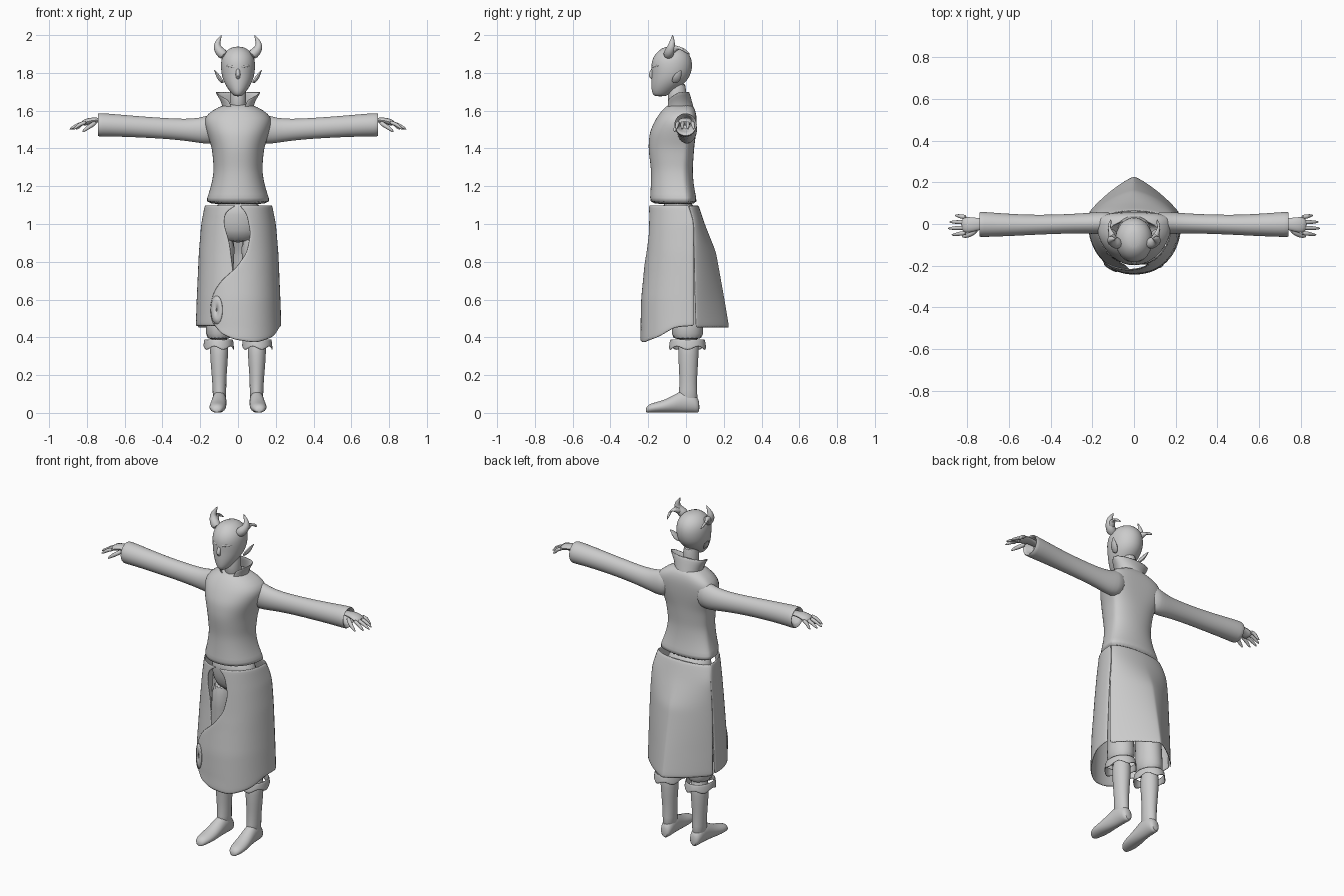
import bpy, bmesh, math
from mathutils import Vector

if "Cube" in bpy.data.objects:
    bpy.data.objects.remove(bpy.data.objects["Cube"])

grey = bpy.data.materials.new("plain_grey")
grey.use_nodes = True
COLOUR = (0.6, 0.6, 0.6, 1)
grey.diffuse_color = COLOUR
grey.node_tree.nodes["Principled BSDF"].inputs["Base Color"].default_value = COLOUR


def finish(name, grid, wrap=False, cap=False, thick=0, smooth=1):
    """Turn a grid of points (rows of columns) into a smooth object."""
    bm = bmesh.new()
    rows = [[bm.verts.new(p) for p in row] for row in grid]
    count = len(rows[0])
    for low, high in zip(rows, rows[1:]):
        for i in range(count if wrap else count - 1):
            j = (i + 1) % count
            bm.faces.new((low[i], low[j], high[j], high[i]))
    if cap:
        bm.faces.new(rows[0][::-1])
        bm.faces.new(rows[-1])
    bmesh.ops.recalc_face_normals(bm, faces=bm.faces)
    mesh = bpy.data.meshes.new(name)
    bm.to_mesh(mesh)
    bm.free()
    mesh.materials.append(grey)
    obj = bpy.data.objects.new(name, mesh)
    bpy.context.collection.objects.link(obj)
    if thick:
        mod = obj.modifiers.new("thickness", "SOLIDIFY")
        mod.thickness, mod.offset = thick, 0
    if smooth:
        mod = obj.modifiers.new("smoothing", "SUBSURF")
        mod.levels = mod.render_levels = smooth
    bpy.ops.object.select_all(action="DESELECT")
    obj.select_set(True)
    bpy.context.view_layer.objects.active = obj
    bpy.ops.object.shade_smooth_by_angle(angle=math.radians(50))
    return obj


def ring(centre, u, v, sides):
    turn = [math.tau * i / sides for i in range(sides)]
    return [Vector(centre) + u * math.cos(t) + v * math.sin(t) for t in turn]


def upright(name, sections, sides=16):
    """Loft of (z, x centre, half width, front y, back y)."""
    grid = [ring((x, (f + b) / 2, z), Vector((w, 0, 0)), Vector((0, (b - f) / 2, 0)), sides)
            for z, x, w, f, b in sections]
    return finish(name, grid, wrap=True, cap=True)


def spike(name, path, radii, flat=1, sides=8):
    """Tapered tube along a path; flat squashes it vertically."""
    pts = [Vector(p) for p in path]
    grid = []
    for i, p in enumerate(pts):
        along = (pts[min(i + 1, len(pts) - 1)] - pts[max(i - 1, 0)]).normalized()
        u = along.cross(Vector((0, 1, 0))).normalized()
        grid.append(ring(p, u * radii[i] * flat, along.cross(u) * radii[i], sides))
    return finish(name, grid, wrap=True, cap=True)


def blend(table, key):
    """Linear lookup in a table sorted by its first column."""
    if key <= table[0][0]:
        return table[0][1:]
    for a, b in zip(table, table[1:]):
        if key <= b[0]:
            t = (key - a[0]) / (b[0] - a[0])
            return [p + (q - p) * t for p, q in zip(a[1:], b[1:])]
    return table[-1][1:]


# Coat outline: height, half width, front y, back y, back roundness
COAT = [(.36, .23, -.24, .24, 1.2), (.6, .222, -.235, .2, 1.25), (.85, .21, -.21, .155, 1.4),
        (1, .197, -.2, .095, 1.8), (1.1, .177, -.193, .062, 2), (1.2, .143, -.187, .042, 2),
        (1.28, .128, -.185, .035, 2), (1.4, .138, -.2, .043, 2.2), (1.48, .165, -.195, .053, 2.8),
        (1.55, .185, -.165, .058, 3), (1.59, .165, -.14, .055, 3), (1.62, .1, -.11, .045, 2.4),
        (1.64, .06, -.09, .03, 2)]
FRONT_POWER = 2.2


def coat_point(angle, z, scale=1):
    """Angle zero faces the front and grows toward the left side."""
    w, front, back, power = blend(COAT, z)
    mid = min(.03, back - .06) if z > 1 else .03
    s, c = math.sin(angle), math.cos(angle)
    n = FRONT_POWER if c > 0 else power
    x = math.copysign(abs(s) ** (2 / n), s) * w
    y = mid + (front - mid if c > 0 else back - mid) * abs(c) ** (2 / n)
    return Vector((x * scale, y * scale, z))


def angle_at(x, z):
    share = min(abs(x) / blend(COAT, z)[0], 1)
    return math.copysign(math.asin(share ** (FRONT_POWER / 2)), x)


WAIST = 1.1
SIDE = math.radians(100)

heights = [WAIST + (1.64 - WAIST) * i / 14 for i in range(15)]
finish("coat_body", [[coat_point(math.tau * i / 32, z) for i in range(32)] for z in heights], wrap=True, cap=True)


def panel(name, edge, hem, side, scale):
    """Front skirt panel from its curved inner edge to the side slit."""
    grid = []
    for r in range(25):
        row = []
        for c in range(15):
            u = c / 14
            z = WAIST + (blend(hem, u)[0] - WAIST) * r / 24
            start = angle_at(blend(edge, z)[0], z)
            row.append(coat_point(start + (side * SIDE - start) * u, z, scale))
        grid.append(row)
    return finish(name, grid, thick=.008)


# Overlapping front panels: edge is (height, x), hem is (share, height)
left_edge = [(.42, -.09), (.48, -.14), (.56, -.15), (.64, -.13), (.7, -.09), (.77, -.01),
             (.85, .045), (.95, .065), (1.05, .045), (1.09, .02), (WAIST, 0)]
right_edge = [(.46, 0), (.75, -.025), (.9, -.045), (1, -.075), (1.06, -.07), (1.09, -.035), (WAIST, 0)]
panel("coat_left_panel", left_edge, [(0, .42), (.15, .385), (.35, .37), (.6, .4), (.8, .455), (1, .46)], 1, 1)
panel("coat_right_panel", right_edge, [(0, .46), (1, .46)], -1, .97)

# Back panel with side slits that open toward the hem
back_rows = []
for r in range(19):
    t = r / 18
    a0 = SIDE + math.radians(7) * max(0, t - .3)
    back_rows.append([coat_point(a0 + (math.tau - 2 * a0) * c / 24, WAIST + (.45 - WAIST) * t)
                      for c in range(25)])
finish("coat_back_panel", back_rows, thick=.008)

# Oval patch on the overlapping panel
oval = [[coat_point(angle_at(-.11 + .03 * k * math.cos(t), z), z, 1.025)
         for t in [math.tau * i / 20 for i in range(20)]
         for z in [.545 + .075 * k * math.sin(t)]] for k in (1, .6, .1)]
finish("coat_oval_patch", oval, wrap=True, thick=.004, smooth=0)

# Standing collar, open at the front
collar = []
for k in range(4):
    t = k / 3
    row = []
    for i in range(21):
        a = math.radians(25 + 310 * i / 20)
        open_front = max(0, math.cos(a))
        top = 1.7 - .05 * open_front ** 2
        row.append(((.075 + .045 * t * t) * math.sin(a), -.03 - (.075 - .03 * t * (1 - open_front)) * math.cos(a),
                    1.59 + (top - 1.59) * t))
    collar.append(row)
finish("collar", collar, thick=.006)

# Head, neck and face
upright("neck", [(1.58, 0, .05, -.095, .02), (1.66, 0, .042, -.095, -.005), (1.76, 0, .045, -.1, .01)])
upright("head", [(1.675, 0, .018, -.165, -.11), (1.69, 0, .034, -.18, -.08), (1.72, 0, .058, -.184, -.04),
                 (1.76, 0, .08, -.185, .01), (1.8, 0, .09, -.182, .03), (1.85, 0, .093, -.187, .036),
                 (1.89, 0, .085, -.172, .025), (1.92, 0, .062, -.145, 0), (1.94, 0, .025, -.11, -.04)], 20)
spike("nose", [(0, -.165, 1.835), (0, -.18, 1.81), (0, -.19, 1.785), (0, -.17, 1.765)], [.006, .012, .015, .008])
spike("lips", [(-.026, -.166, 1.735), (0, -.184, 1.737), (.026, -.166, 1.735)], [.003, .007, .003])

# Pelvis hidden under the coat
upright("trouser_hips", [(.9, 0, .1, -.08, .06), (.96, 0, .14, -.12, .075), (1.05, 0, .14, -.13, .06),
                         (1.13, 0, .12, -.13, .04)])

for side, word in ((1, "left"), (-1, "right")):
    def m(*p):
        return (side * p[0], *p[1:])

    # Horn with an upward tip and a second tip sweeping back
    spike(word + "_horn", [m(.065, -.1, 1.885), m(.1, -.085, 1.915), m(.115, -.075, 1.945),
                           m(.102, -.072, 1.975), m(.085, -.07, 2.003)], [.032, .03, .021, .012, .001])
    spike(word + "_horn_back_tip", [m(.09, -.09, 1.905), m(.112, -.05, 1.94), m(.12, -.015, 1.925),
                                    m(.11, .025, 1.895)], [.025, .02, .014, .001])
    spike(word + "_ear", [m(.078, -.065, 1.745), m(.098, -.05, 1.77), m(.11, -.04, 1.79), m(.127, -.025, 1.818)],
          [.014, .026, .02, .001], .5)
    spike(word + "_brow", [m(.012, -.178, 1.83), m(.04, -.17, 1.836), m(.07, -.14, 1.838)], [.006, .008, .004])

    # Sleeve: x, middle y, middle z, half depth, half height
    sleeve = [(.09, .005, 1.51, .055, .08), (.16, .005, 1.5, .055, .078), (.2, .004, 1.495, .052, .068),
              (.28, .002, 1.498, .048, .058), (.4, -.002, 1.507, .047, .056), (.52, -.005, 1.514, .05, .057),
              (.64, -.004, 1.522, .057, .06), (.73, -.002, 1.525, .062, .064), (.745, -.002, 1.525, .06, .062),
              (.735, -.002, 1.53, .045, .045), (.68, -.002, 1.535, .035, .035)]
    finish(word + "_sleeve", [ring(m(x, y, z), Vector((0, d, 0)), Vector((0, 0, h)), 16)
                              for x, y, z, d, h in sleeve], wrap=True, cap=True)

    # Hand with four drooping fingers and a thumb
    spike(word + "_palm", [m(.66, 0, 1.54), m(.73, 0, 1.55), m(.77, -.002, 1.55), m(.805, -.005, 1.54),
                           m(.825, -.006, 1.53)], [.026, .028, .038, .043, .036], .45)
    for n, reach in enumerate((.875, .893, .885, .86)):
        y = -.042 + .025 * n
        spike(f"{word}_finger_{n + 1}", [m(.8, y, 1.54), m(.835, y * 1.1, 1.53), m(reach - .02, y * 1.2, 1.513),
                                         m(reach, y * 1.25, 1.5)], [.012, .011, .009, .003])
    spike(word + "_thumb", [m(.75, -.025, 1.54), m(.78, -.05, 1.52), m(.81, -.06, 1.5), m(.825, -.06, 1.485)],
          [.014, .013, .01, .003])

    # Trouser leg with a ragged hem
    upright(word + "_trouser_leg", [(.95, side * .075, .068, -.1, .07), (.8, side * .088, .066, -.085, .075),
                                    (.6, side * .098, .068, -.075, .085), (.45, side * .1, .07, -.075, .09),
                                    (.38, side * .102, .074, -.085, .1)])
    hem = []
    for k in range(3):
        hem.append([(side * .102 + (.074 + .003 * k) * math.cos(t), .008 + (.09 + .004 * k) * math.sin(t),
                     .39 - k * (.024 + .007 * math.cos(5 * t))) for t in [math.tau * i / 20 for i in range(20)]])
    finish(word + "_trouser_hem", hem, wrap=True, thick=.006)

    # Boot shaft and foot
    upright(word + "_boot_shaft", [(.42, side * .1, .052, -.04, .07), (.3, side * .1, .049, -.043, .068),
                                   (.2, side * .1, .04, -.036, .06), (.12, side * .098, .036, -.035, .058),
                                   (.04, side * .098, .037, -.05, .068)])
    foot = [(.072, .096, .02, .03), (.055, .097, .036, .048), (0, .098, .038, .066), (-.05, .101, .041, .052),
            (-.11, .106, .046, .035), (-.165, .11, .044, .028), (-.2, .112, .032, .023), (-.213, .112, .014, .012)]
    finish(word + "_boot_foot", [ring((side * x, y, h), Vector((w, 0, 0)), Vector((0, 0, h)), 14)
                                 for y, x, w, h in foot], wrap=True, cap=True)
